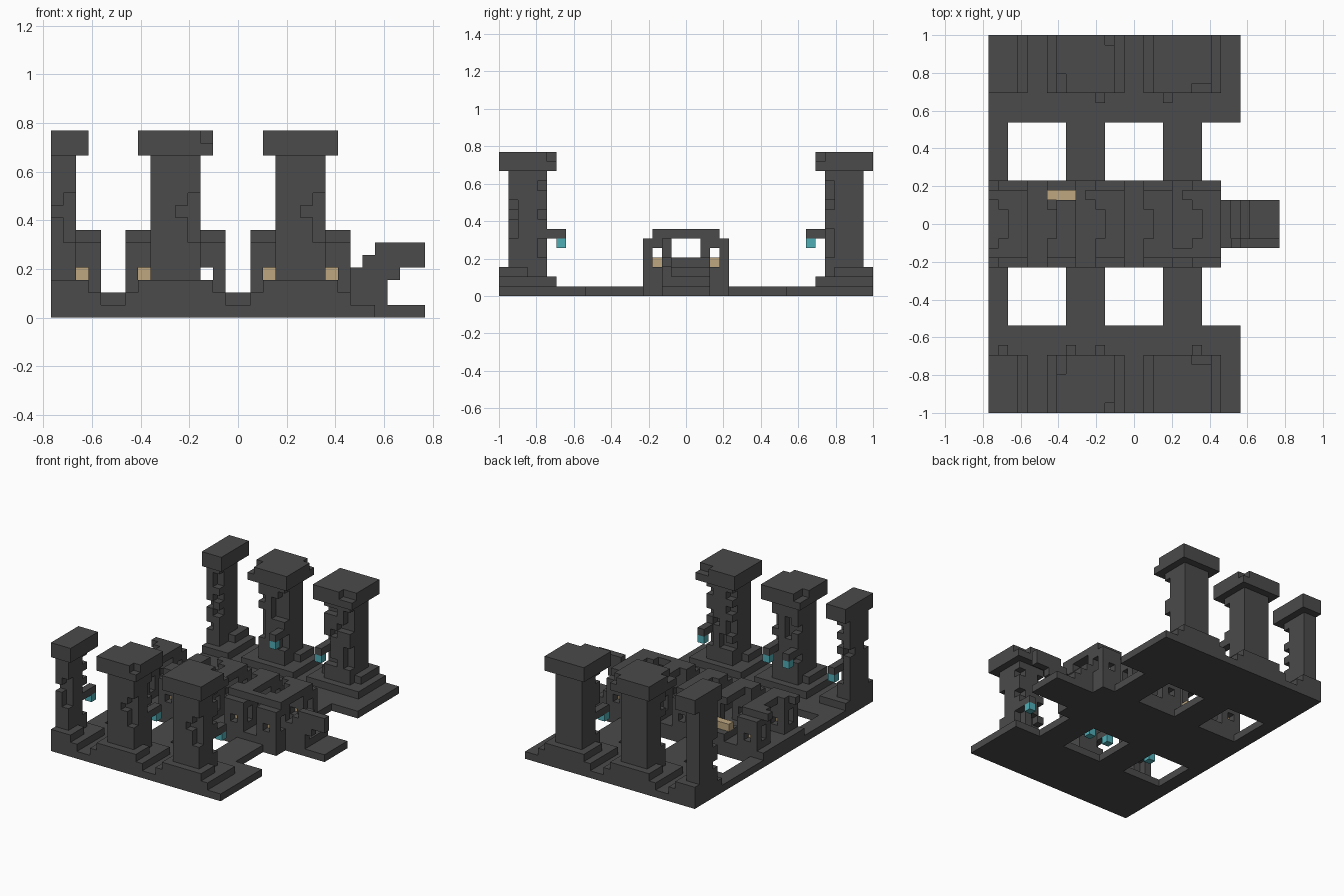
import bpy, bmesh, random
from mathutils import Vector

random.seed(4)
U = 2 / 39                      # size of one block
NX, NY = 30, 39                 # footprint in blocks

cube = bpy.data.objects.get("Cube")
if cube:
    bpy.data.objects.remove(cube)


def material(name, rgb):
    m = bpy.data.materials.new(name)
    m.use_nodes = True
    m.diffuse_color = (*rgb, 1)
    m.node_tree.nodes["Principled BSDF"].inputs["Base Color"].default_value = (*rgb, 1)
    return m


STONE = material("dark_stone", (0.07, 0.07, 0.07))
SAND = material("sand_lamp", (0.52, 0.39, 0.22))
CYAN = material("cyan_crystal", (0.08, 0.42, 0.47))


def box(x, y, z):
    """Set of block cells inside three half-open ranges, clipped to the site."""
    return {(i, j, k) for i in range(max(x[0], 0), x[1])
            for j in range(*y) for k in range(*z)}


def flip(cells):
    return {(i, NY - 1 - j, k) for i, j, k in cells}


def build(name, cells, mat):
    """Turn a set of block cells into a closed mesh of outer faces."""
    if not cells:
        return
    bm = bmesh.new()
    verts = {}

    def vert(p):
        key = tuple(p)
        if key not in verts:
            verts[key] = bm.verts.new(((p[0] - NX / 2) * U, (p[1] - NY / 2) * U, p[2] * U))
        return verts[key]

    for c in sorted(cells):
        for axis in range(3):
            for side in (0, 1):
                n = list(c)
                n[axis] += 2 * side - 1
                if tuple(n) in cells:
                    continue
                a, b = Vector((0, 0, 0)), Vector((0, 0, 0))
                a[(axis + 1) % 3] = 1
                b[(axis + 2) % 3] = 1
                o = Vector(c)
                o[axis] += side
                ring = [o, o + a, o + a + b, o + b]
                if not side:
                    ring.reverse()
                bm.faces.new([vert([round(v) for v in p]) for p in ring])
    bmesh.ops.dissolve_limit(bm, angle_limit=0.01, verts=bm.verts[:], edges=bm.edges[:])
    me = bpy.data.meshes.new(name)
    bm.to_mesh(me)
    bm.free()
    me.materials.append(mat)
    bpy.context.collection.objects.link(bpy.data.objects.new(name, me))


# Floor slab with four square openings
floor = box((0, 26), (0, 9), (0, 1)) | box((0, 24), (15, 24), (0, 2))
for x in ((0, 2), (8, 12), (18, 22)):
    floor |= box(x, (9, 15), (0, 1))
floor |= flip(floor)
build("floor", floor, STONE)

# Entry stairs with one broken side rail
stairs = box((24, 30), (17, 22), (0, 1))
for step in range(3):
    stairs |= box((24, 25 + step), (17, 22), (1, 4 - step))
build("entry_stairs", stairs, STONE)
rail = box((24, 27), (17, 18), (1, 3)) | box((24, 28), (17, 18), (3, 4))
rail |= box((25, 30), (17, 18), (4, 5)) | box((26, 30), (17, 18), (5, 6))
build("stair_rail", rail, STONE)

# Columns: stepped base, chipped shaft, wide cap
BAYS = {"left": 20, "middle": 10, "right": 0}
for side, c in BAYS.items():
    for row in ("front", "back"):
        base = box((c - 4, c + 4), (0, 6), (1, 2)) | box((c - 3, c + 3), (0, 5), (2, 3))
        for _ in range(5):
            base -= box((c + random.choice((-4, 2, 3)), c + 4), (random.choice((3, 4)), 6), (2, 3))
        shaft = box((c - 2, c + 2), (1, 5), (2, 13))
        # worn corner and inner-face blocks
        for k in range(4, 12):
            if random.random() < 0.6:
                shaft.discard((c + 1, 4, k))
            if random.random() < 0.45:
                shaft.discard((c + random.choice((-1, 0)), 4, k))
            if random.random() < 0.35:
                shaft.discard((c - 2, 4, k))
        if row == "front":
            shaft -= box((c + 1, c + 2), (1, 2), (6, 10)) | box((c, c + 1), (1, 2), (8, 9))
        cap = box((c - 3, c + 3), (0, 6), (13, 15))
        if side == "middle":
            cap -= box((c - 3, c - 2), (4, 6), (14, 15)) | box((c + 2, c + 3), (0, 1), (14, 15))
        if side == "left":
            cap -= box((c + 1, c + 3), (5, 6), (14, 15))
        column = base | shaft | cap
        if row == "back":
            column = flip(column)
        build(f"{row}_{side}_column", column, STONE)

# Hanging crystals on stone arms
for row, spots in (("front", (1, 8, 11, 21)), ("back", (11, 18))):
    for x in spots:
        arm = box((x, x + 1), (4, 7), (6, 7))
        gem = box((x, x + 1), (6, 7), (5, 6))
        if row == "back":
            arm, gem = flip(arm), flip(gem)
        build(f"{row}_crystal_arm", arm, STONE)
        build(f"{row}_crystal", gem, CYAN)

# Central shrines: four windowed piers joined by beams, with lamps inside
for side, c in BAYS.items():
    shrine, lamps = set(), set()
    for px in (c - 4, c + 1):
        for row in ("front", "back"):
            ruined = row == "back" and px == 6
            pier = box((px, px + 3), (15, 18), (2, 6)) | box((px, px + 3), (16, 18), (6, 7))
            pier -= box((px + 1, px + 2), (15, 18), (3, 4))     # window along depth
            pier -= box((px, px + 3), (16, 17), (3, 5))         # window along width
            lamp = box((px, px + 3), (16, 17), (3, 4))
            if ruined:
                pier = box((px, px + 3), (15, 18), (2, 3)) | box((px + 2, px + 3), (17, 18), (3, 6))
            if px == 11:
                lamp = set()
            elif not ruined:
                lamp = box((px + 1, px + 2), (16, 17), (3, 4))
            if row == "back":
                pier, lamp = flip(pier), flip(lamp)
            shrine |= pier
            lamps |= lamp
        # cross beam between front and back piers
        shrine |= box((px + 1, px + 3), (17, 22), (6, 7))
    # broken side beams
    shrine |= box((c - 1, c + 1), (16, 17), (6, 7)) if side != "middle" else set()
    shrine |= box((c, c + 1), (22, 23), (6, 7))
    build(f"{side}_shrine", shrine, STONE)
    build(f"{side}_shrine_lamps", lamps, SAND)
